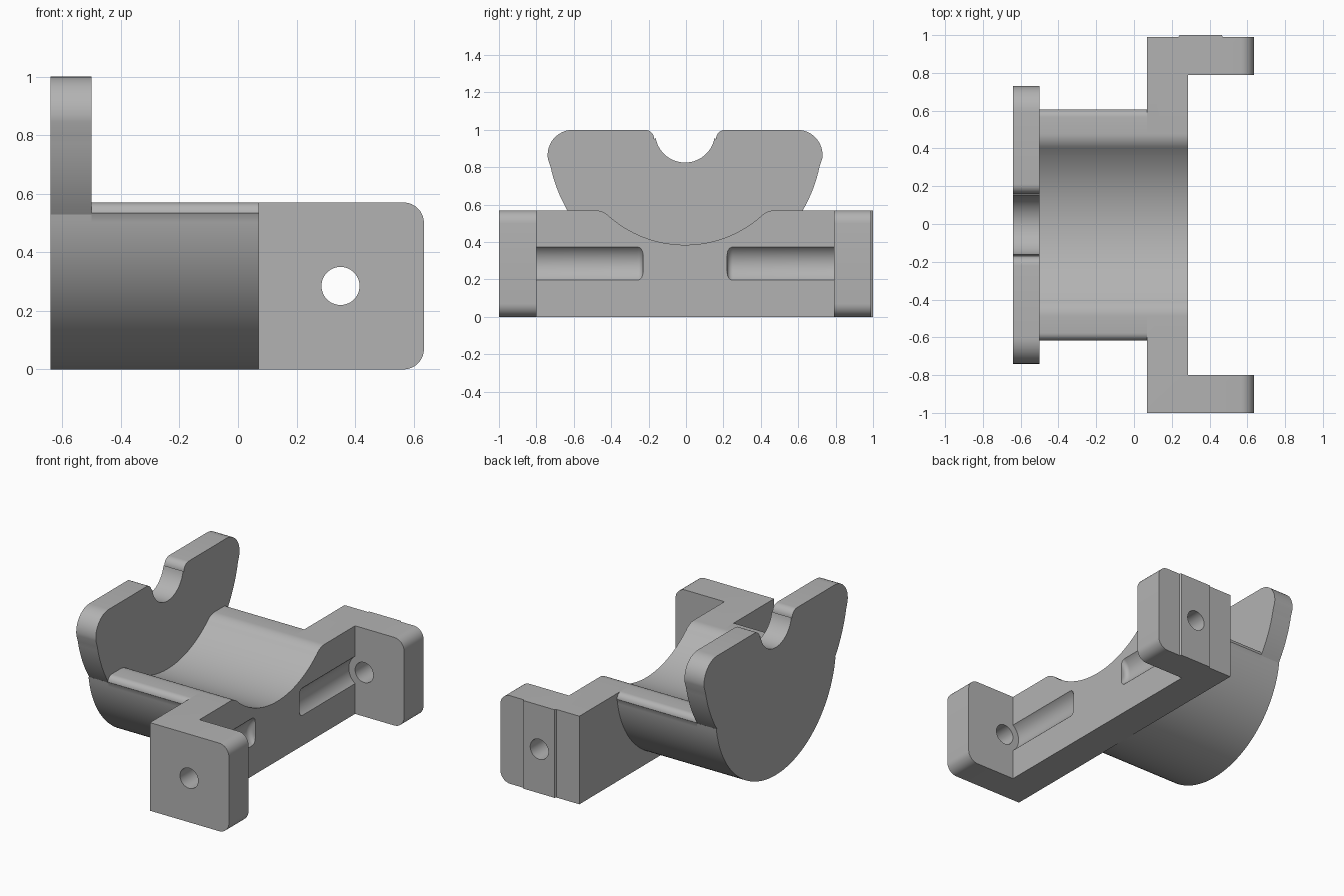
import bpy, bmesh
from math import cos, sin, radians, pi
from mathutils import Matrix

if "Cube" in bpy.data.objects:
    bpy.data.objects.remove(bpy.data.objects["Cube"])

MID_Y = -0.005      # symmetry plane of the part
TOP = 0.57          # height of bracket and cradle

grey = bpy.data.materials.new("plain grey")
grey.use_nodes = True
grey.diffuse_color = (0.45, 0.45, 0.45, 1)
grey.node_tree.nodes["Principled BSDF"].inputs["Base Color"].default_value = (0.45, 0.45, 0.45, 1)


def arc(cy, cz, r, a0, a1, n=16):
    """Points on an arc, angles in degrees."""
    angles = [radians(a0 + (a1 - a0) * i / n) for i in range(n + 1)]
    return [(cy + r * cos(a), cz + r * sin(a)) for a in angles]


def mirrored(half):
    """Close a half outline by mirroring it across the middle."""
    return half + [(-y, z) for y, z in reversed(half) if abs(y) > 1e-5]


def finish(name, bm):
    bmesh.ops.recalc_face_normals(bm, faces=bm.faces)
    mesh = bpy.data.meshes.new(name)
    bm.to_mesh(mesh)
    bm.free()
    mesh.materials.append(grey)
    obj = bpy.data.objects.new(name, mesh)
    obj.location.y = MID_Y
    bpy.context.collection.objects.link(obj)
    return obj


def prism(points, start, end, axis):
    """Extrude a flat outline along x (outline in y, z) or z (outline in x, y)."""
    bm = bmesh.new()
    place = (lambda p: (start, *p)) if axis == "x" else (lambda p: (*p, start))
    face = bm.faces.new([bm.verts.new(place(p)) for p in points])
    moved = bmesh.ops.extrude_face_region(bm, geom=[face], use_keep_orig=True)["geom"]
    length = end - start
    offset = (length, 0, 0) if axis == "x" else (0, 0, length)
    bmesh.ops.translate(bm, vec=offset, verts=[v for v in moved if isinstance(v, bmesh.types.BMVert)])
    return bm


def rod(radius, y0, y1, rounding=0):
    """Cylinder along y, centred on the pin axis."""
    bm = bmesh.new()
    place = Matrix.Translation((0.35, (y0 + y1) / 2, 0.285)) @ Matrix.Rotation(pi / 2, 4, "X")
    bmesh.ops.create_cone(bm, cap_ends=True, segments=48, radius1=radius, radius2=radius,
                          depth=abs(y1 - y0), matrix=place)
    if rounding:
        rim = [e for e in bm.edges if all(abs(v.co.y - y0) < 1e-4 for v in e.verts)]
        bmesh.ops.bevel(bm, geom=rim, offset=rounding, segments=5, profile=0.5, affect="EDGES")
    return bm


def cut(obj, cutter):
    mod = obj.modifiers.new("cut", "BOOLEAN")
    mod.operation, mod.solver, mod.object = "DIFFERENCE", "EXACT", cutter
    cutter.hide_render = True
    bpy.context.view_layer.update()
    bpy.context.view_layer.objects.active = obj
    bpy.ops.object.modifier_apply(modifier=mod.name)
    bpy.data.objects.remove(cutter)


# Shared half curves, from the middle outwards
saddle = arc(0, 1.0, 0.615, -90, -48, 24) + arc(0.483, 0.46, 0.11, 132, 90, 8)
belly = arc(0, 0.615, 0.615, -90, -8, 32)

# Round-bottomed cradle
cradle_half = belly + arc(0.572, TOP - 0.04, 0.04, 5, 90, 6) + saddle[::-1]
cradle = finish("cradle", prism(mirrored(cradle_half), -0.5, 0.07, "x"))

# End plate with flared shoulders and a notch
plate_half = (belly + arc(-0.05, 0.965, 0.786, -34, -12, 10)
              + arc(0.6, 0.865, 0.135, -8, 90, 12)
              + arc(0.215, 0.95, 0.05, 90, 180, 8)
              + arc(0, 0.985, 0.16, -10, -90, 14))
plate = finish("end_plate", prism(mirrored(plate_half), -0.64, -0.5, "x"))

# U-shaped bracket with two ears and a thin raised pad on the back ear
outline = [(0.07, -0.995), (0.635, -0.995), (0.635, -0.795), (0.285, -0.795),
           (0.285, 0.795), (0.635, 0.795), (0.635, 0.995), (0.47, 0.995),
           (0.465, 1.005), (0.24, 1.005), (0.235, 0.995), (0.07, 0.995)]
bm = prism(outline, 0, TOP, "z")
ear_corners = [e for e in bm.edges if all(v.co.x > 0.63 for v in e.verts)
               and abs(e.verts[0].co.z - e.verts[1].co.z) < 1e-4]
bmesh.ops.bevel(bm, geom=ear_corners, offset=0.07, segments=8, profile=0.5, affect="EDGES")
bracket = finish("bracket", bm)

# Saddle opening, pin holes and the round clearance grooves
cut(bracket, finish("saddle_cutter", prism(mirrored(saddle + [(0.483, 0.8), (0, 0.8)]), 0, 0.4, "x")))
for side in (-1, 1):
    cut(bracket, finish("hole_cutter", rod(0.065, side * 0.7, side * 1.1)))
    cut(bracket, finish("groove_cutter", rod(0.11, side * 0.225, side * 0.795, 0.03)))

# Smooth curved surfaces, keep edges crisp
for obj in (cradle, plate, bracket):
    bpy.ops.object.select_all(action="DESELECT")
    obj.select_set(True)
    bpy.context.view_layer.objects.active = obj
    bpy.ops.object.shade_smooth_by_angle(angle=radians(30))
